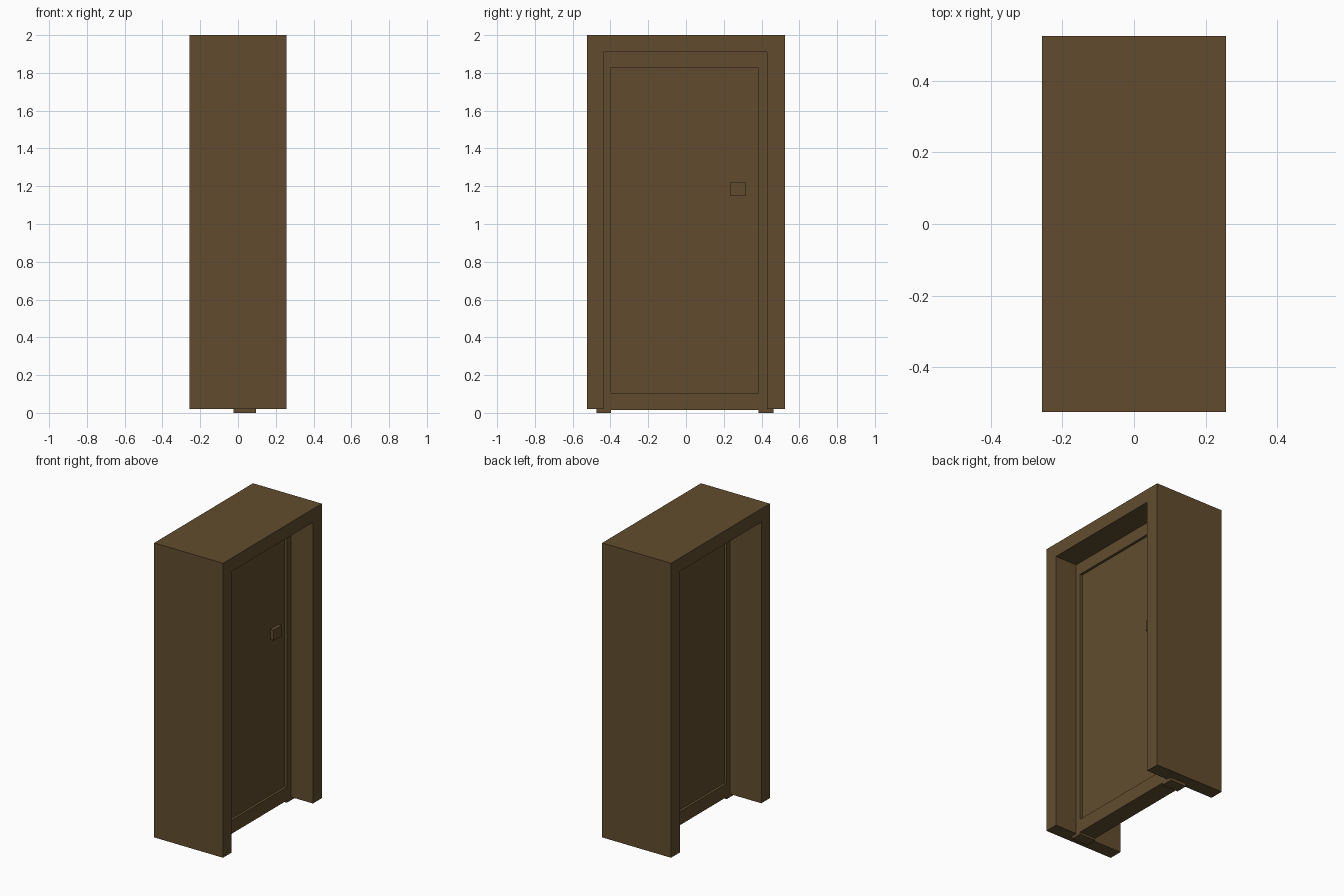
import bpy, bmesh

if "Cube" in bpy.data.objects:
    bpy.data.objects.remove(bpy.data.objects["Cube"])

wood = bpy.data.materials.new("dark brown wood")
wood.diffuse_color = (0.12, 0.073, 0.027, 1)
wood.use_nodes = True
wood.node_tree.nodes["Principled BSDF"].inputs["Base Color"].default_value = wood.diffuse_color


def add_mesh(name, bm):
    bmesh.ops.recalc_face_normals(bm, faces=bm.faces)
    me = bpy.data.meshes.new(name)
    bm.to_mesh(me)
    bm.free()
    me.materials.append(wood)
    ob = bpy.data.objects.new(name, me)
    bpy.context.collection.objects.link(ob)
    return ob


def arch(name, outer, inner, x0, x1):
    """Upside-down U profile in the yz plane, extruded along x.
    outer / inner = (y low, y high, z bottom, z top)"""
    a, b, z, t = outer
    c, d, _, u = inner
    pts = [(a, z), (a, t), (b, t), (b, z), (d, z), (d, u), (c, u), (c, z)]
    bm = bmesh.new()
    face = bm.faces.new([bm.verts.new((x0, y, h)) for y, h in pts])
    ext = bmesh.ops.extrude_face_region(bm, geom=[face], use_keep_orig=True)
    verts = [v for v in ext["geom"] if isinstance(v, bmesh.types.BMVert)]
    bmesh.ops.translate(bm, verts=verts, vec=(x1 - x0, 0, 0))
    return add_mesh(name, bm)


def box(name, x0, x1, y0, y1, z0, z1):
    bm = bmesh.new()
    bmesh.ops.create_cube(bm, size=1)
    for v in bm.verts:
        v.co = (x0 if v.co.x < 0 else x1,
                y0 if v.co.y < 0 else y1,
                z0 if v.co.z < 0 else z1)
    return add_mesh(name, bm)


# deep outer surround
arch("outer_surround", (-0.525, 0.525, 0.02, 2.0), (-0.434, 0.43, 0.02, 1.91), -0.256, 0.256)

# door border: two stiles with feet and a top rail, set into the surround
arch("door_border", (-0.475, 0.462, 0.0, 1.95), (-0.397, 0.383, 0.0, 1.828), -0.025, 0.095)

# bottom rail between the stiles
box("bottom_rail", -0.025, 0.095, -0.397, 0.383, 0.015, 0.105)

# recessed panel
box("door_panel", -0.008, 0.078, -0.40, 0.386, 0.10, 1.83)

# square handle plates on both faces
box("front_handle", 0.07, 0.102, 0.233, 0.318, 1.15, 1.22)
box("back_handle", -0.032, 0.0, 0.233, 0.318, 1.15, 1.22)
